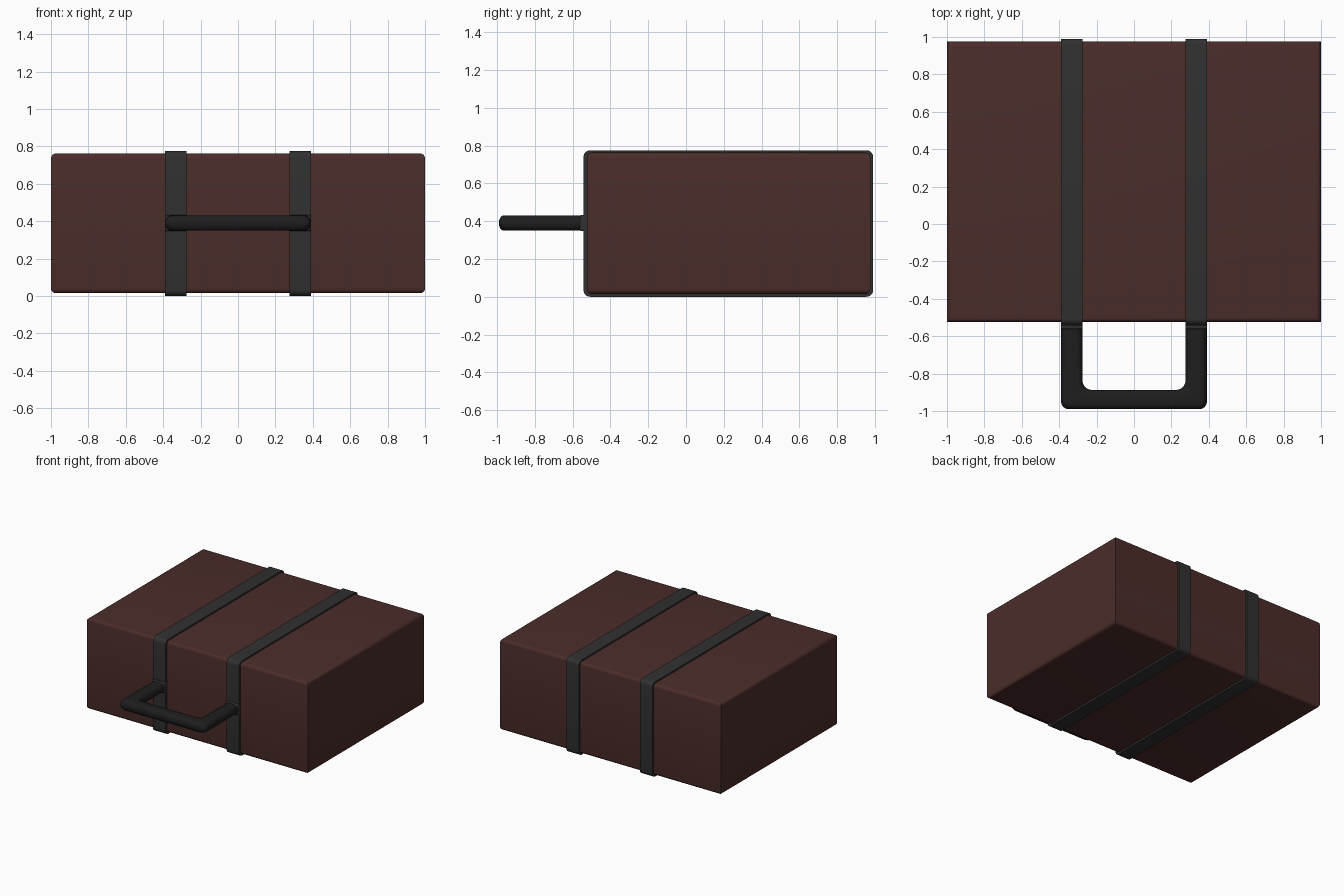
import bpy, bmesh
from math import sin, cos, pi, radians

if "Cube" in bpy.data.objects:
    bpy.data.objects.remove(bpy.data.objects["Cube"])


def material(name, rgb):
    m = bpy.data.materials.new(name)
    m.diffuse_color = (*rgb, 1)
    m.use_nodes = True
    m.node_tree.nodes["Principled BSDF"].inputs["Base Color"].default_value = m.diffuse_color
    return m


LEATHER = material("brown_leather", (0.070, 0.026, 0.023))
STRAP = material("dark_grey_strap", (0.030, 0.030, 0.030))
GRIP = material("black_grip", (0.013, 0.013, 0.013))


def finish(name, bm, mat):
    bmesh.ops.recalc_face_normals(bm, faces=bm.faces)
    me = bpy.data.meshes.new(name)
    bm.to_mesh(me)
    bm.free()
    ob = bpy.data.objects.new(name, me)
    bpy.context.collection.objects.link(ob)
    me.materials.append(mat)
    bpy.ops.object.select_all(action='DESELECT')
    ob.select_set(True)
    bpy.context.view_layer.objects.active = ob
    bpy.ops.object.shade_smooth_by_angle(angle=radians(35))
    return ob


def bridge(bm, a, b):
    n = len(a)
    for i in range(n):
        j = (i + 1) % n
        bm.faces.new((a[i], a[j], b[j], b[i]))


def box(bm, lo, hi):
    verts = bmesh.ops.create_cube(bm, size=1)['verts']
    for v in verts:
        for k in range(3):
            v.co[k] = lo[k] if v.co[k] < 0 else hi[k]


def arc(cx, cy, r, a0, a1, steps):
    return [(cx + r * cos(a0 + (a1 - a0) * i / steps),
             cy + r * sin(a0 + (a1 - a0) * i / steps)) for i in range(steps + 1)]


def rounded_rect(y0, y1, z0, z1, r):
    corners = [(y1 - r, z1 - r), (y0 + r, z1 - r), (y0 + r, z0 + r), (y1 - r, z0 + r)]
    pts = []
    for k, (cy, cz) in enumerate(corners):
        pts += arc(cy, cz, r, k * pi / 2, (k + 1) * pi / 2, 5)
    return pts


# Case body: rounded along the top and bottom edges, crisp vertical edges
bm = bmesh.new()
box(bm, (-1, -0.525, 0.015), (1, 0.975, 0.762))
rim = [e for e in bm.edges if abs(e.verts[0].co.z - e.verts[1].co.z) < 1e-4]
bmesh.ops.bevel(bm, geom=rim, offset=0.026, segments=4, profile=0.5, affect='EDGES')
finish("case_body", bm, LEATHER)

# Two straps: closed bands wrapped around the case
for side, label in ((-1, "left"), (1, "right")):
    bm = bmesh.new()
    x0, x1 = side * 0.275, side * 0.39
    outer = rounded_rect(-0.542, 0.99, 0, 0.775, 0.035)
    inner = rounded_rect(-0.522, 0.972, 0.018, 0.758, 0.02)
    rings = [[bm.verts.new((x, y, z)) for y, z in loop]
             for x, loop in ((x0, outer), (x1, outer), (x1, inner), (x0, inner))]
    for i in range(4):
        bridge(bm, rings[i], rings[(i + 1) % 4])
    finish(label + "_strap", bm, STRAP)

    # Handle mount where the leg meets the strap
    bm = bmesh.new()
    box(bm, (min(x0, x1), -0.562, 0.347), (max(x0, x1), -0.535, 0.433))
    bmesh.ops.bevel(bm, geom=bm.edges[:], offset=0.008, segments=3, profile=0.5, affect='EDGES')
    finish(label + "_handle_mount", bm, STRAP)

# Handle: stadium section swept between an outer and an inner outline
half_out = [(0.39, -0.54)] + arc(0.35, -0.95, 0.04, 0, -pi / 2, 6)
half_in = [(0.275, -0.54)] + arc(0.225, -0.837, 0.05, 0, -pi / 2, 6)
stations = list(zip(half_out, half_in))
stations += [((-o[0], o[1]), (-i[0], i[1])) for o, i in reversed(stations)]
bm = bmesh.new()
rings = []
R, ZC, N = 0.04, 0.39, 24
for o, i in stations:
    mx, my = (o[0] + i[0]) / 2, (o[1] + i[1]) / 2
    dx, dy = o[0] - mx, o[1] - my
    w = (dx * dx + dy * dy) ** 0.5
    dx, dy = dx / w, dy / w
    ring = []
    for k in range(N):
        a = 2 * pi * (k + 0.5) / N
        s = R * cos(a) + (w - R) * (1 if cos(a) > 0 else -1)
        ring.append(bm.verts.new((mx + dx * s, my + dy * s, ZC + R * sin(a))))
    rings.append(ring)
for a, b in zip(rings, rings[1:]):
    bridge(bm, a, b)
bm.faces.new(rings[0])
bm.faces.new(rings[-1])
finish("carry_handle", bm, GRIP)
